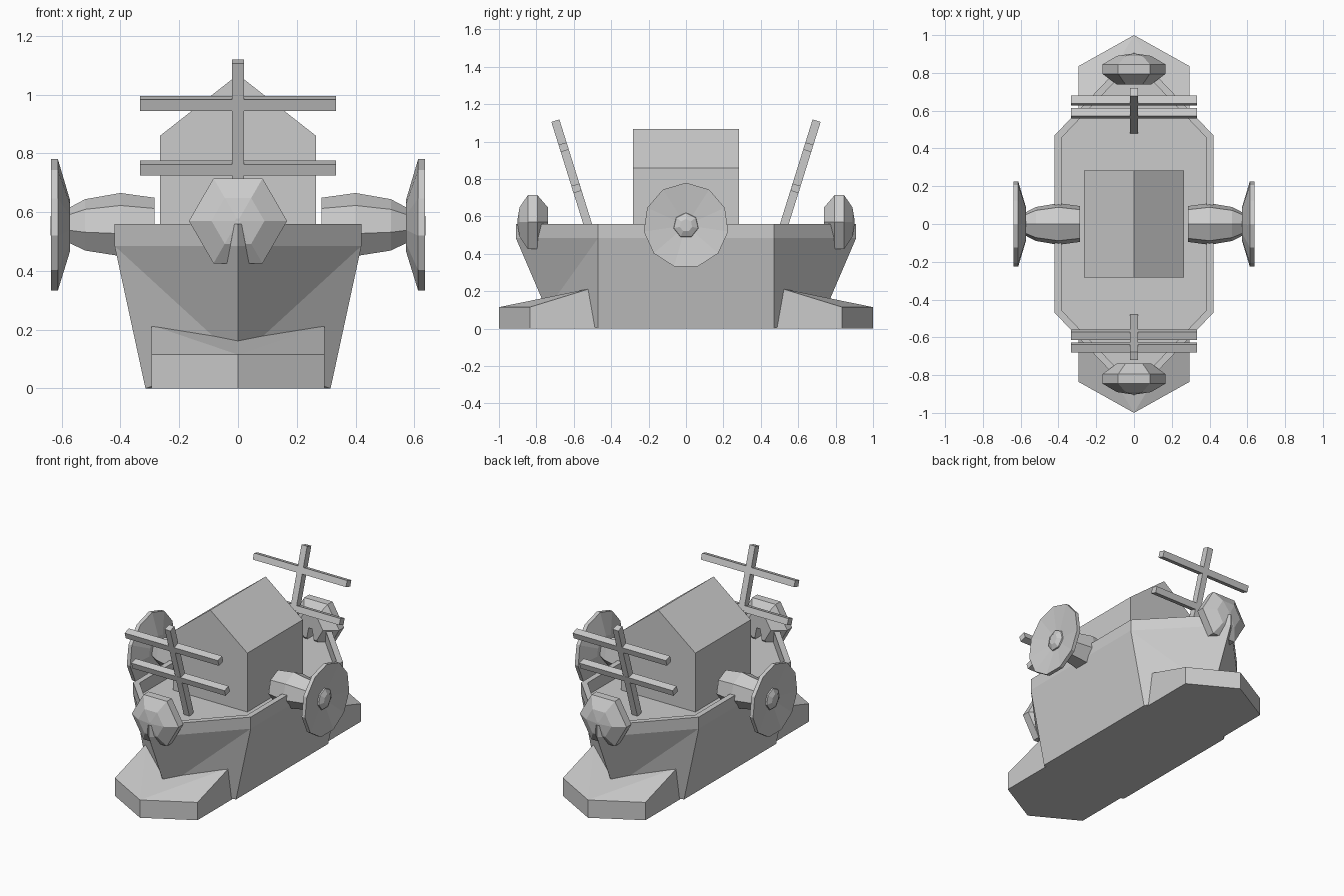
import bpy, bmesh
from math import sin, cos, pi, atan2
from mathutils import Matrix, Vector

if "Cube" in bpy.data.objects:
    bpy.data.objects.remove(bpy.data.objects["Cube"])


def make(name, verts, faces):
    me = bpy.data.meshes.new(name)
    me.from_pydata(verts, [], faces)
    bm = bmesh.new()
    bm.from_mesh(me)
    bmesh.ops.recalc_face_normals(bm, faces=bm.faces)
    bm.to_mesh(me)
    bm.free()
    ob = bpy.data.objects.new(name, me)
    bpy.context.collection.objects.link(ob)
    return ob


def lathe(name, rings, n, mat, start=0.0):
    """Capped n-sided turning; rings are (distance along axis, radius)."""
    verts, faces = [], []
    for d, r in rings:
        for k in range(n):
            a = start + 2 * pi * k / n
            verts.append(mat @ Vector((r * sin(a), r * cos(a), d)))
    for i in range(len(rings) - 1):
        for k in range(n):
            j = (k + 1) % n
            faces.append((i * n + k, i * n + j, (i + 1) * n + j, (i + 1) * n + k))
    faces += [tuple(range(n)), tuple(range((len(rings) - 1) * n, len(rings) * n))]
    return make(name, verts, faces)


def prism(name, profile, y0, y1):
    """Extrude an x-z profile along y."""
    n = len(profile)
    verts = [(x, y, z) for y in (y0, y1) for x, z in profile]
    faces = [(k, (k + 1) % n, n + (k + 1) % n, n + k) for k in range(n)]
    return make(name, verts, faces + [tuple(range(n)), tuple(range(n, 2 * n))])


def hexagon(w, y, tip, z, ztip=None):
    zt = z if ztip is None else ztip
    return [(0, -tip, zt), (w, -y, z), (w, y, z), (0, tip, zt), (-w, y, z), (-w, -y, z)]


# Hull with pointed ends and a sunken deck
levels = [hexagon(.315, .47, .745, 0, .1), hexagon(.42, .47, .91, .485),
          hexagon(.42, .47, .91, .56), hexagon(.385, .455, .86, .56),
          hexagon(.385, .455, .86, .48)]
verts = sum(levels, [])
faces = [(0, 1, 5), (1, 2, 4, 5), (2, 3, 4), tuple(range(24, 30))]
for k in range(6):
    j = (k + 1) % 6
    a, b, c, d = k, j, 6 + j, 6 + k
    if k in (0, 3 - 0):      # crease runs from keel tip to shoulder
        faces += [(a, b, c), (a, c, d)]
    elif k in (2, 5):
        faces += [(a, b, d), (b, c, d)]
    else:
        faces.append((a, b, c, d))
    for i in range(1, 4):
        faces.append((i * 6 + k, i * 6 + j, i * 6 + 6 + j, i * 6 + 6 + k))
make("hull", verts, faces)

# Foot plates under both ends, rising towards the hull
for s, label in ((-1, "front"), (1, "back")):
    outline = [(0, 1, .115), (.295, .835, .115), (.295, .51, .215), (.295, .3, .215),
               (-.295, .3, .215), (-.295, .51, .215), (-.295, .835, .115)]
    top = [(x, s * y, z) for x, y, z in outline]
    bottom = [(x, y, 0) for x, y, z in top]
    faces = [(0, 1, 2), (0, 2, 5), (0, 5, 6), (2, 3, 4, 5), tuple(range(7, 14))]
    faces += [(k, (k + 1) % 7, 7 + (k + 1) % 7, 7 + k) for k in range(7)]
    make(label + "_foot", top + bottom, faces)

# Cabin with gable roof
prism("cabin", [(-.265, .47), (.265, .47), (.265, .86), (0, 1.068), (-.265, .86)], -.283, .283)

# Side barrels with dished discs and centre nubs
for s, label in ((1, "right"), (-1, "left")):
    mat = Matrix(((0, 0, s, 0), (1, 0, 0, 0), (0, 1, 0, .552), (0, 0, 0, 1)))
    lathe(label + "_barrel", [(.285, .097), (.40, .113), (.52, .092), (.58, .06)], 7, mat)
    lathe(label + "_disc", [(.572, .09), (.613, .228), (.637, .228), (.612, .05)], 11, mat)
    lathe(label + "_nub", [(.60, .072), (.622, .066), (.638, .034)], 7, mat)

# Notch cutter shared by both figureheads
notch = prism("notch_cutter", [(-.042, .40), (.042, .40), (.012, .56), (-.012, .56)], -1.1, 1.1)
notch.hide_render = True
notch.hide_viewport = True

for s, label in ((-1, "front"), (1, "back")):
    # Faceted six-sided figurehead
    mat = Matrix(((1, 0, 0, 0), (0, 0, s, 0), (0, 1, 0, .57), (0, 0, 0, 1)))
    gem = lathe(label + "_figurehead",
                [(.738, .09), (.795, .167), (.845, .167), (.89, .09), (.902, .01)],
                6, mat, pi / 6)
    cut = gem.modifiers.new("notch", 'BOOLEAN')
    cut.operation = 'DIFFERENCE'
    cut.solver = 'EXACT'
    cut.object = notch

    # Leaning mast with two crossbars
    lean = Matrix.Rotation(-s * atan2(.175, .56), 4, 'X')
    for part, y, z, size in (("mast", .600, .797, (.04, .045, .66)),
                             ("upper_bar", .654, .97, (.666, .045, .04)),
                             ("lower_bar", .586, .75, (.666, .045, .04))):
        m = Matrix.Translation((0, s * y, z)) @ lean
        box = [m @ Vector((i * size[0] / 2, j * size[1] / 2, k * size[2] / 2))
               for i in (-1, 1) for j in (-1, 1) for k in (-1, 1)]
        make(label + "_" + part, box, [(0, 1, 3, 2), (4, 5, 7, 6), (0, 1, 5, 4),
                                       (2, 3, 7, 6), (0, 2, 6, 4), (1, 3, 7, 5)])
